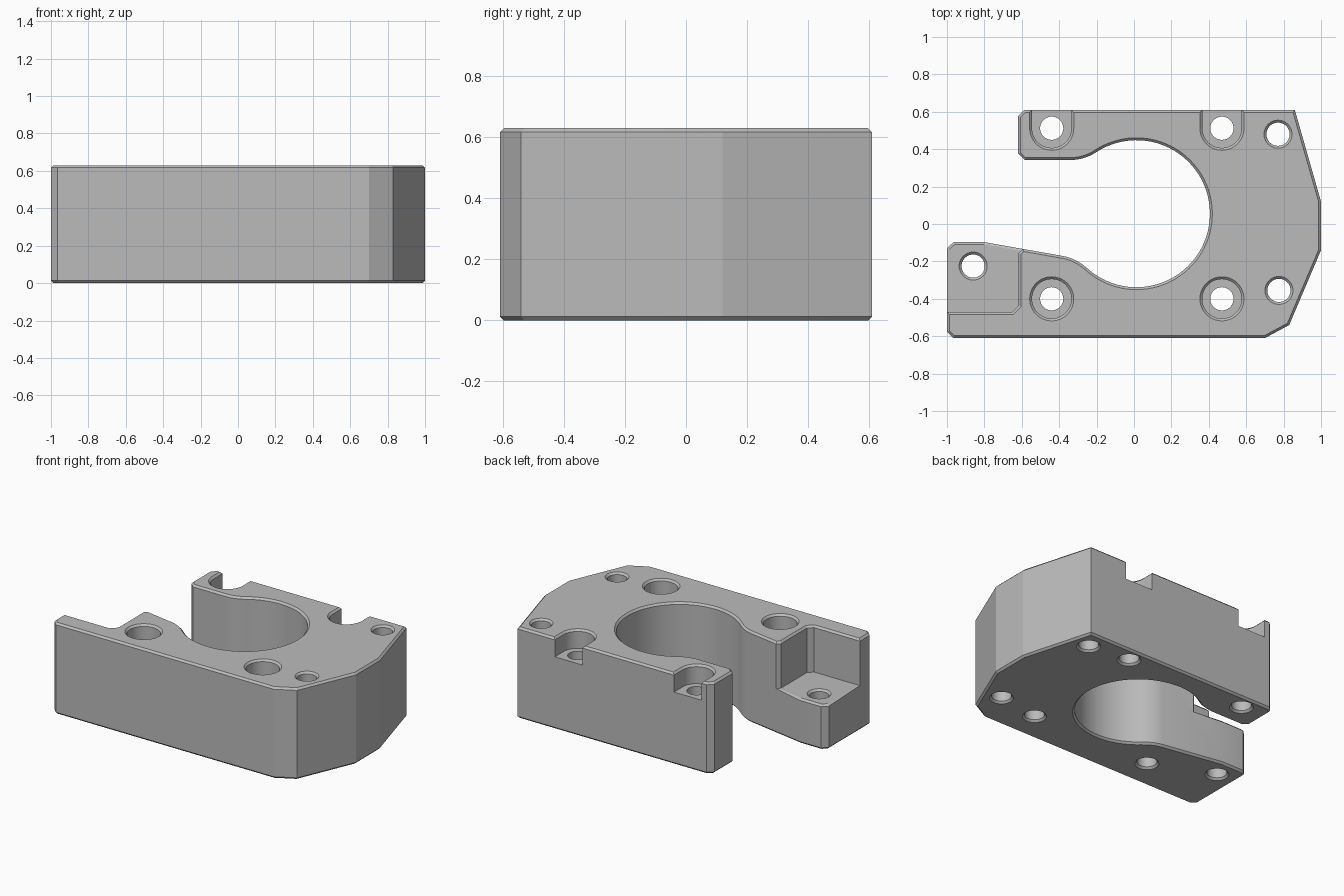
import bpy, bmesh
from math import sin, cos, pi, radians

if "Cube" in bpy.data.objects:
    bpy.data.objects.remove(bpy.data.objects["Cube"])

HEIGHT, CHAMFER, FLOOR, SEAT = 0.63, 0.013, 0.31, 0.5


def arc(cx, cy, r, a0, a1, n):
    """Points along an arc, angles in degrees."""
    angles = [radians(a0 + (a1 - a0) * i / n) for i in range(n + 1)]
    return [(cx + r * cos(a), cy + r * sin(a)) for a in angles]


def loft(bm, layers):
    """Closed solid through (z, ring) layers with equal point counts."""
    rings = [[bm.verts.new((x, y, z)) for x, y in pts] for z, pts in layers]
    n = len(rings[0])
    for low, high in zip(rings, rings[1:]):
        for i in range(n):
            j = (i + 1) % n
            bm.faces.new((low[i], low[j], high[j], high[i]))
    bm.faces.new(rings[0][::-1])
    bm.faces.new(rings[-1])


def make_object(name, bm):
    bmesh.ops.recalc_face_normals(bm, faces=bm.faces)
    mesh = bpy.data.meshes.new(name)
    bm.to_mesh(mesh)
    bm.free()
    obj = bpy.data.objects.new(name, mesh)
    bpy.context.collection.objects.link(obj)
    return obj


def cut(body, cutter):
    """Subtract the cutter, bake the result and drop the cutter."""
    cutter.hide_render = True
    mod = body.modifiers.new("cut", 'BOOLEAN')
    mod.operation, mod.solver, mod.object = 'DIFFERENCE', 'EXACT', cutter
    graph = bpy.context.evaluated_depsgraph_get()
    mesh = bpy.data.meshes.new_from_object(body.evaluated_get(graph))
    body.modifiers.clear()
    body.data = mesh
    bpy.data.objects.remove(cutter)


# Clamp plate: outer corners, then the open jaw with its rounded lips
outline = [(-0.965, -0.61), (0.7, -0.61), (0.83, -0.54), (1, -0.14), (1, 0.12),
           (0.86, 0.61), (-0.585, 0.61), (-0.62, 0.575), (-0.62, 0.377), (-0.585, 0.342)]
outline += arc(-0.34, 0.59, 0.248, -90, -56.6, 8)
outline += arc(0.013, 0.055, 0.393, 123.4, -132.9, 56)[1:]
outline += arc(-0.424, -0.415, 0.248, 47.1, 79.8, 8)[1:]
outline += [(-0.8, -0.097), (-0.965, -0.097), (-1, -0.13), (-1, -0.575)]
bm = bmesh.new()
loft(bm, [(0, outline), (HEIGHT, outline)])
body = make_object("clamp_plate", bm)

# Stepped pocket in the longer arm
pocket = [(-1.2, -0.47), (-0.65, -0.47), (-0.617, -0.437), (-0.617, -0.155),
          (-0.57, -0.108), (-0.57, 0.1), (-1.2, 0.1)]
bm = bmesh.new()
loft(bm, [(FLOOR, pocket), (1, pocket)])
cut(body, make_object("pocket_cutter", bm))

# Chamfer every horizontal outer rim
bm = bmesh.new()
bm.from_mesh(body.data)
bmesh.ops.remove_doubles(bm, verts=bm.verts, dist=0.0001)
rims = [e for e in bm.edges
        if abs(e.verts[0].co.z - e.verts[1].co.z) < 0.001
        and len(e.link_faces) == 2 and e.calc_face_angle_signed() > 0.5]
bmesh.ops.bevel(bm, geom=rims, offset=CHAMFER, segments=1, affect='EDGES')
bm.to_mesh(body.data)
bm.free()


def ring(cx, cy, r, back=None):
    """Circle, or a U-shaped slot whose rear half is squared off at y = back."""
    pts = []
    for i in range(48):
        a = 2 * pi * i / 48
        x, y = r * cos(a), r * sin(a)
        if back and i < 25:
            x = r * max(-1, min(1, cos(a) * 2 ** 0.5))
            y = (back - cy) * min(1, sin(a) * 2 ** 0.5)
        pts.append((cx + x, cy + y))
    return pts


def hole(bm, x, y, top, bore=0.062, seat=None, back=None):
    """Through hole with chamfered rims and an optional wider screw seat."""
    extra = 0.02
    layers = [(-extra, ring(x, y, bore + CHAMFER + extra)), (CHAMFER, ring(x, y, bore))]
    wide = bore
    if seat:
        layers += [(SEAT, ring(x, y, bore)), (SEAT, ring(x, y, seat, back))]
        wide = seat
    layers += [(top - CHAMFER, ring(x, y, wide, back)),
               (top + extra, ring(x, y, wide + CHAMFER + extra, back))]
    loft(bm, layers)


# Four screw seats (rear pair open to the back) and three plain holes
bm = bmesh.new()
for x in (-0.44, 0.47):
    hole(bm, x, -0.4, HEIGHT, seat=0.105)
    hole(bm, x, 0.512, HEIGHT, seat=0.105, back=0.7)
for x, y, top in ((0.77, 0.48, HEIGHT), (0.775, -0.355, HEIGHT), (-0.86, -0.225, FLOOR)):
    hole(bm, x, y, top)
cut(body, make_object("hole_cutters", bm))

# Single grey finish, smooth bores with crisp edges
grey = bpy.data.materials.new("plain_grey")
grey.use_nodes = True
colour = (0.5, 0.5, 0.5, 1)
grey.diffuse_color = colour
grey.node_tree.nodes["Principled BSDF"].inputs["Base Color"].default_value = colour
body.data.materials.clear()
body.data.materials.append(grey)
for face in body.data.polygons:
    face.material_index = 0
bpy.ops.object.select_all(action='DESELECT')
body.select_set(True)
bpy.context.view_layer.objects.active = body
bpy.ops.object.shade_smooth_by_angle(angle=radians(15))
